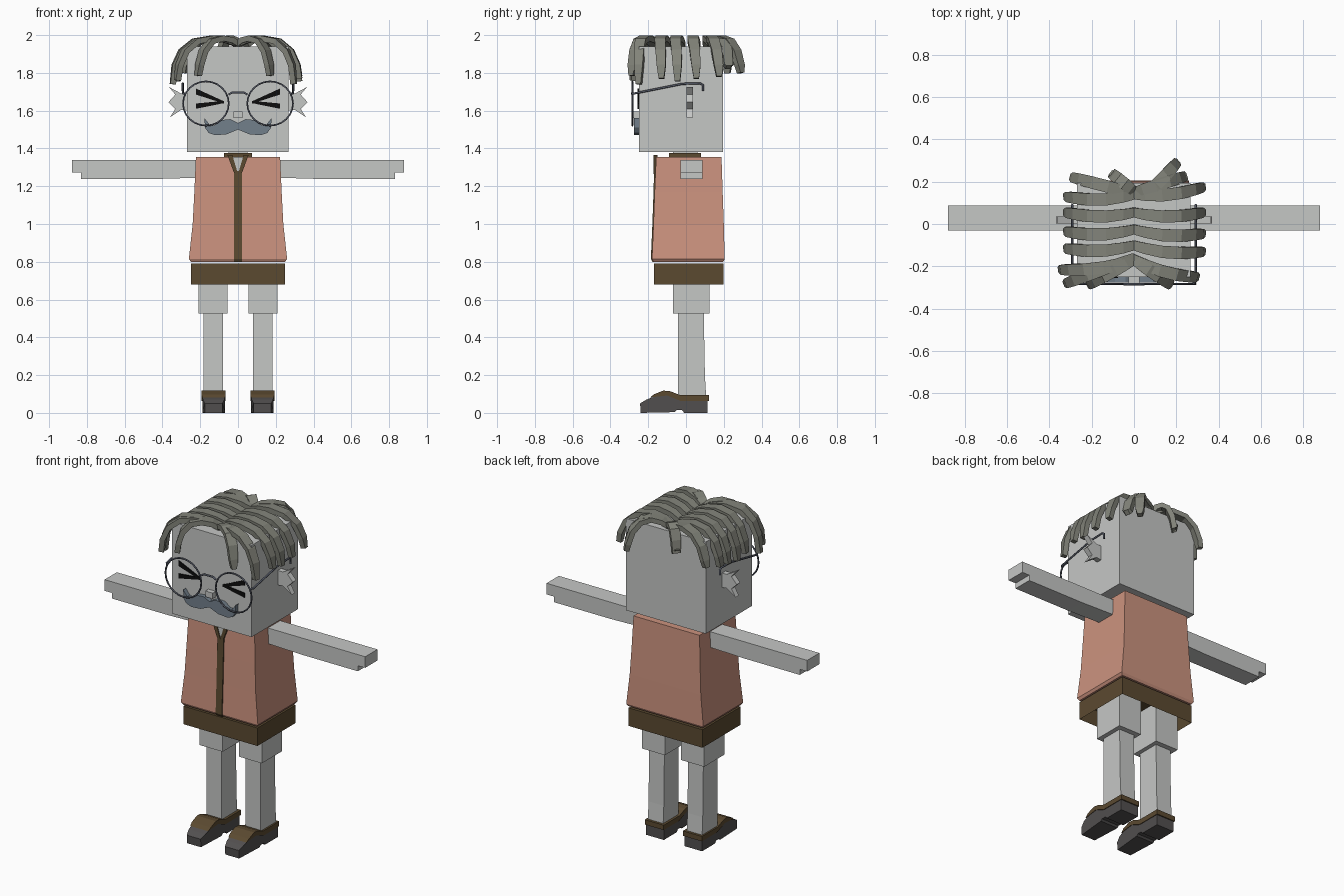
import bpy, bmesh, math
from mathutils import Vector

cube = bpy.data.objects.get("Cube")
if cube:
    bpy.data.objects.remove(cube, do_unlink=True)


def material(name, r, g, b):
    m = bpy.data.materials.new(name)
    m.use_nodes = True
    m.diffuse_color = (r, g, b, 1)
    m.node_tree.nodes["Principled BSDF"].inputs["Base Color"].default_value = (r, g, b, 1)
    return m


skin = material("pale grey skin", 0.56, 0.57, 0.56)
coral = material("coral coat", 0.60, 0.29, 0.21)
brown = material("dark brown", 0.105, 0.068, 0.03)
sole_grey = material("sole grey", 0.085, 0.08, 0.08)
hair_grey = material("hair grey", 0.225, 0.23, 0.195)
slate = material("slate moustache", 0.17, 0.215, 0.26)
wire = material("glasses wire", 0.085, 0.095, 0.125)
black = material("black", 0.004, 0.004, 0.004)


def finish(name, bm, mat):
    bmesh.ops.recalc_face_normals(bm, faces=bm.faces)
    me = bpy.data.meshes.new(name)
    bm.to_mesh(me)
    bm.free()
    me.materials.append(mat)
    ob = bpy.data.objects.new(name, me)
    bpy.context.scene.collection.objects.link(ob)
    return ob


def skin_rings(bm, rings):
    """Join equal vertex rings into a closed tube."""
    loops = [[bm.verts.new(p) for p in ring] for ring in rings]
    n = len(loops[0])
    for a, b in zip(loops, loops[1:]):
        for i in range(n):
            j = (i + 1) % n
            bm.faces.new((a[i], a[j], b[j], b[i]))
    bm.faces.new(loops[0])
    bm.faces.new(loops[-1])


def loft(name, rows, mat):
    """Rectangular sections: (z, x0, x1, y0, y1)."""
    bm = bmesh.new()
    skin_rings(bm, [[(a, c, z), (b, c, z), (b, d, z), (a, d, z)] for z, a, b, c, d in rows])
    return finish(name, bm, mat)


def box(name, x, y, z, mat):
    lo, hi = sorted(x)
    return loft(name, [(z[0], lo, hi, *y), (z[1], lo, hi, *y)], mat)


def plate(name, pts, y0, y1, mat):
    """Front outline (x, z) extruded along y."""
    bm = bmesh.new()
    skin_rings(bm, [[(x, y, z) for x, z in pts] for y in (y0, y1)])
    return finish(name, bm, mat)


def tube(name, pts, radius):
    cu = bpy.data.curves.new(name, "CURVE")
    cu.dimensions = "3D"
    cu.bevel_depth = radius
    cu.bevel_resolution = 1
    sp = cu.splines.new("POLY")
    sp.points.add(len(pts) - 1)
    for p, co in zip(sp.points, pts):
        p.co = (*co, 1)
    cu.use_fill_caps = True
    cu.materials.append(wire)
    ob = bpy.data.objects.new(name, cu)
    bpy.context.scene.collection.objects.link(ob)


# Body
box("head", (-0.27, 0.267), (-0.25, 0.195), (1.38, 1.94), skin)
box("neck", (-0.05, 0.05), (-0.07, 0.06), (1.33, 1.39), skin)
box("collar", (-0.075, 0.075), (-0.09, 0.08), (1.34, 1.375), brown)
coat_rows = [(0.80, 0.25, -0.172, 0.197), (0.815, 0.26, -0.18, 0.205), (1.0, 0.24, -0.172, 0.2),
             (1.17, 0.231, -0.166, 0.194), (1.355, 0.223, -0.158, 0.188)]
loft("coat", [(z, -x, x, f, b) for z, x, f, b in coat_rows], coral)
loft("coat_placket", [(z, -0.021, 0.021, f - 0.006, f + 0.02)
                      for z, x, f, b in coat_rows[:-1]] + [(1.28, -0.021, 0.021, -0.169, -0.14)], brown)
plate("neck_opening", [(-0.035, 1.356), (0.035, 1.356), (0, 1.27)], -0.166, -0.15, skin)

# Hollow skirt hem
hem = bmesh.new()
skin_rings(hem, [[(-0.25, -0.17, z), (0.25, -0.17, z), (0.25, 0.198, z), (-0.25, 0.198, z)]
                 for z in (0.68, 0.79)])
hem.faces.ensure_lookup_table()
bottom = min(hem.faces, key=lambda f: f.calc_center_median().z)
bmesh.ops.recalc_face_normals(hem, faces=hem.faces)
bmesh.ops.inset_region(hem, faces=[bottom], thickness=0.02)
for v in bottom.verts:
    v.co.z += 0.09
finish("skirt_hem", hem, brown)


def shoe_part(name, profile, cx, half, mat):
    bm = bmesh.new()
    # Toe narrows toward the front
    def w(y):
        return half * (0.78 if y < -0.22 else 0.95 if y < -0.17 else 1)
    skin_rings(bm, [[(cx + s * w(y), y, z) for y, z in profile] for s in (-1, 1)])
    finish(name, bm, mat)


SOLE = [(-0.24, 0), (-0.06, 0.004), (-0.05, 0.014), (-0.02, 0.014), (-0.01, 0), (0.115, 0),
        (0.115, 0.07), (-0.02, 0.07), (-0.1, 0.105), (-0.16, 0.09), (-0.21, 0.07), (-0.243, 0.05)]
UPPER = [(-0.19, 0.082), (-0.17, 0.098), (-0.12, 0.118), (-0.085, 0.115), (-0.03, 0.094),
         (0.122, 0.094), (0.122, 0.064), (-0.03, 0.064), (-0.1, 0.092)]

for s, side in ((1, "left"), (-1, "right")):
    # Arm with notched hand
    arm = [(0.21, 1.245), (0.45, 1.238), (0.83, 1.238), (0.83, 1.272), (0.88, 1.272), (0.88, 1.34), (0.21, 1.34)]
    plate(side + "_arm", [(s * x, z) for x, z in arm], -0.03, 0.088, skin)

    # Leg and shoe
    box(side + "_thigh", (s * 0.055, s * 0.21), (-0.07, 0.125), (0.525, 0.775), skin)
    lo, hi = sorted((s * 0.08, s * 0.183))
    loft(side + "_shin", [(0.06, lo, hi, -0.043, 0.108), (0.2, lo, hi, -0.043, 0.1),
                          (0.53, lo, hi, -0.043, 0.094)], skin)
    shoe_part(side + "_shoe", SOLE, s * 0.129, 0.06, sole_grey)
    shoe_part(side + "_shoe_upper", UPPER, s * 0.129, 0.064, brown)

    # Lapel edge
    plate(side + "_lapel", [(s * x, z) for x, z in ((0, 1.265), (0.021, 1.27), (0.056, 1.365), (0.03, 1.365))],
          -0.172, -0.15, brown)

    # Ear with jagged tuft
    ear = [(0.26, 1.69), (0.30, 1.69), (0.365, 1.725), (0.332, 1.685), (0.368, 1.645),
           (0.332, 1.61), (0.36, 1.565), (0.30, 1.605), (0.26, 1.60)]
    plate(side + "_ear_tuft", [(s * x, z) for x, z in ear], 0.003, 0.036, skin)

    # Squeezed-shut eye
    for part, pts in (("upper", ((0.222, 1.717), (0.222, 1.685), (0.075, 1.638), (0.075, 1.65))),
                      ("lower", ((0.222, 1.638), (0.222, 1.61), (0.075, 1.64), (0.075, 1.652)))):
        plate(f"{side}_eye_{part}", [(s * x, z) for x, z in pts], -0.256, -0.249, black)

    # Moustache half
    tash = [(0, 1.535), (0.04, 1.555), (0.09, 1.55), (0.125, 1.522), (0.15, 1.525), (0.177, 1.56),
            (0.175, 1.51), (0.155, 1.482), (0.12, 1.47), (0.06, 1.475), (0, 1.5)]
    plate(side + "_moustache", [(s * x, z) for x, z in tash], -0.276, -0.248, slate)

    # Glasses rim and temple arm
    rim = [(s * 0.17 + 0.121 * math.cos(a), -0.284, 1.638 + 0.117 * math.sin(a))
           for a in [math.tau * i / 24 for i in range(25)]]
    tube(side + "_glasses_rim", rim, 0.005)
    tube(side + "_glasses_temple", [(s * x, y, z) for x, y, z in
         ((0.28, -0.284, 1.69), (0.292, -0.27, 1.692), (0.292, -0.02, 1.742), (0.292, 0.075, 1.745),
          (0.292, 0.09, 1.735), (0.292, 0.09, 1.705))], 0.006)

tube("glasses_bridge", [(-0.05, -0.284, 1.685), (-0.03, -0.284, 1.697), (0.03, -0.284, 1.697),
                        (0.05, -0.284, 1.685)], 0.006)
box("nose", (-0.025, 0.025), (-0.28, -0.24), (1.56, 1.595), skin)

# Hair: (distance along strand, height, half width)
ARC = [(0, 1.95, 0.022), (0.18, 1.973, 0.026), (0.42, 1.983, 0.029), (0.68, 1.968, 0.029),
       (0.87, 1.915, 0.027), (0.97, 1.84, 0.024)]


def strand(name, root, tip, tip_z, bow=0.02):
    root, tip = Vector((*root, 0)), Vector((*tip, 0))
    run = tip - root
    out = run.normalized()
    side = Vector((-out.y, out.x, 0))
    rows = ARC + [(1, tip_z, 0.014)]
    centres = [root + run * t + Vector((0, -bow * math.sin(math.pi * t), z)) for t, z, w in rows]
    rings = []
    for i, c in enumerate(centres):
        along = centres[min(i + 1, len(rows) - 1)] - centres[max(i - 1, 0)]
        up = side.cross(along.normalized()) * -1
        wide, thick = side * rows[i][2], up.normalized() * 0.015
        rings.append([c + wide + thick, c - wide + thick, c - wide - thick, c + wide - thick])
    bm = bmesh.new()
    skin_rings(bm, rings)
    finish(name, bm, hair_grey)


# Strands swept to each side of the parting
PART_Y = (0.14, 0.055, -0.025, -0.1, -0.165)
LEFT_Y = (0.175, 0.055, -0.045, -0.13, -0.25)
RIGHT_Y = (0.13, 0.055, -0.035, -0.115, -0.215)
TIP_Z = (1.78, 1.77, 1.755, 1.77, 1.74)
for i, y in enumerate(PART_Y):
    strand(f"left_hair_{i + 1}", (-0.005, y), (0.325 if i < 4 else 0.295, LEFT_Y[i]), TIP_Z[i])
    strand(f"right_hair_{i + 1}", (0.005, y), (-0.32 if i < 4 else -0.345, RIGHT_Y[i]), TIP_Z[i])

# Fringe and back strands
strand("left_fringe", (0, -0.17), (0.17, -0.285), 1.785, 0)
strand("right_fringe", (0, -0.17), (-0.21, -0.285), 1.785, 0)
strand("right_fringe_outer", (0, -0.16), (-0.32, -0.28), 1.76, 0)
strand("back_hair_left", (0.04, 0.14), (0.2, 0.29), 1.8, 0.015)
strand("back_hair_left_outer", (0, 0.15), (0.24, 0.225), 1.83, 0)
strand("back_hair_middle", (0, 0.155), (-0.1, 0.235), 1.87, 0)
strand("back_hair_right", (0, 0.145), (-0.29, 0.22), 1.8, 0)
